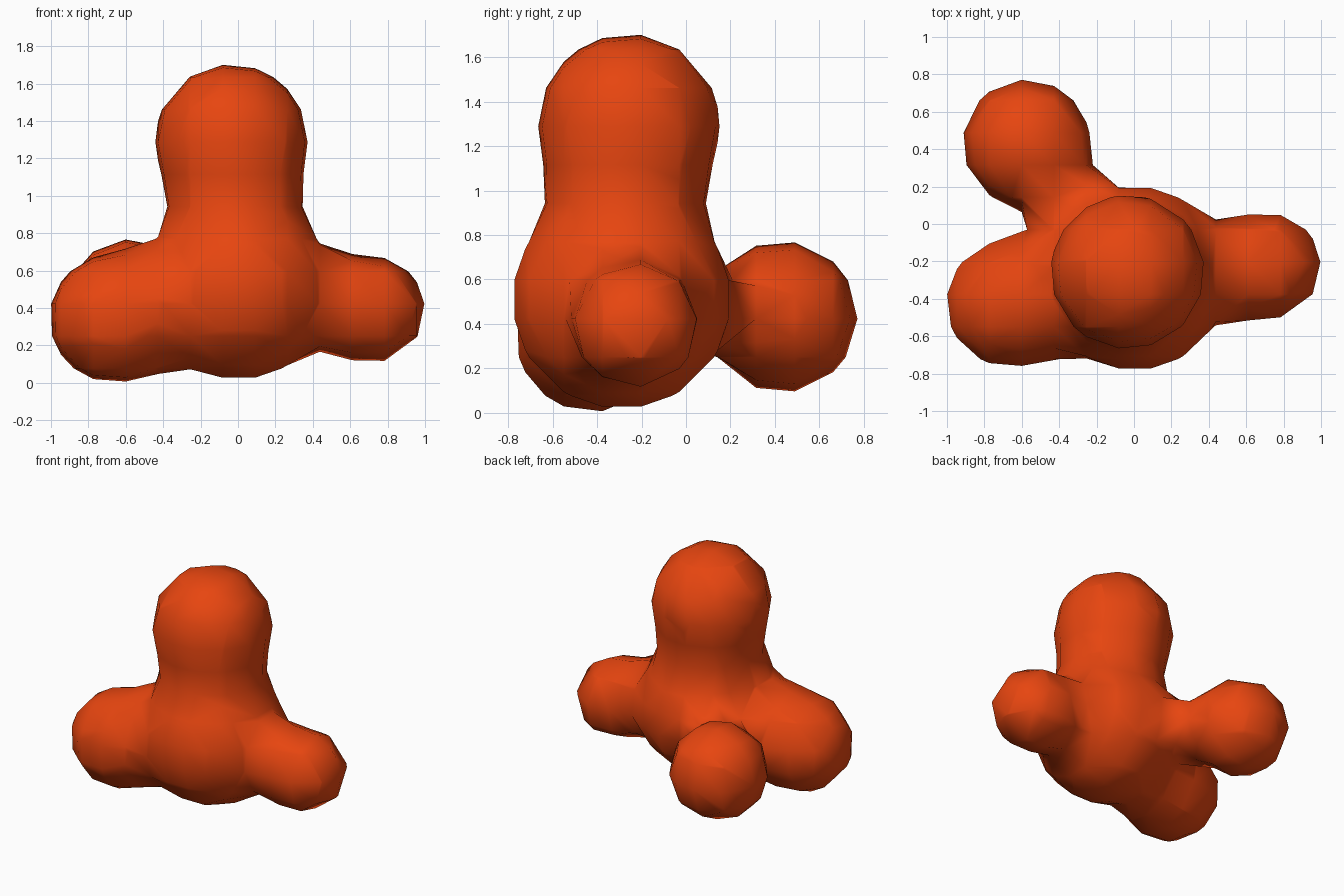
import bpy
from mathutils import Matrix, Vector

if "Cube" in bpy.data.objects:
    bpy.data.objects.remove(bpy.data.objects["Cube"])

UNIT = 0.4325                            # size of one blob unit in the model
ORIGIN = Vector((0.005, -0.29, 0.51))    # centre of the body

# centre and radius of influence of each lobe
lobes = [
    ((0.005, -0.29, 0.51), 0.865),       # body
    ((-0.035, -0.257, 1.296), 0.713),    # top
    ((-0.666, -0.425, 0.345), 0.600),    # front left
    ((0.716, -0.225, 0.392), 0.492),     # right
    ((-0.575, 0.431, 0.432), 0.592),     # back left
]

# Coarse metaball source
meta = bpy.data.metaballs.new("blob_source")
meta.resolution = meta.render_resolution = 0.4
meta.threshold = 0.6
for centre, radius in lobes:
    ball = meta.elements.new(type='BALL')
    ball.co = (Vector(centre) - ORIGIN) / UNIT
    ball.radius = radius / UNIT
    ball.stiffness = 2.0
source = bpy.data.objects.new("blob_source", meta)
bpy.context.collection.objects.link(source)
bpy.context.view_layer.update()

# Turn into a smooth-shaded mesh at final size
deps = bpy.context.evaluated_depsgraph_get()
mesh = bpy.data.meshes.new_from_object(source.evaluated_get(deps))
mesh.transform(Matrix.Translation(ORIGIN) @ Matrix.Scale(UNIT, 4))
mesh.polygons.foreach_set("use_smooth", [True] * len(mesh.polygons))
blob = bpy.data.objects.new("blob", mesh)
bpy.context.collection.objects.link(blob)
bpy.data.objects.remove(source)

# Orange material
mat = bpy.data.materials.new("orange")
mat.diffuse_color = (0.8, 0.06, 0.005, 1)
mat.use_nodes = True
mat.node_tree.nodes["Principled BSDF"].inputs["Base Color"].default_value = mat.diffuse_color
mesh.materials.clear()
mesh.materials.append(mat)
